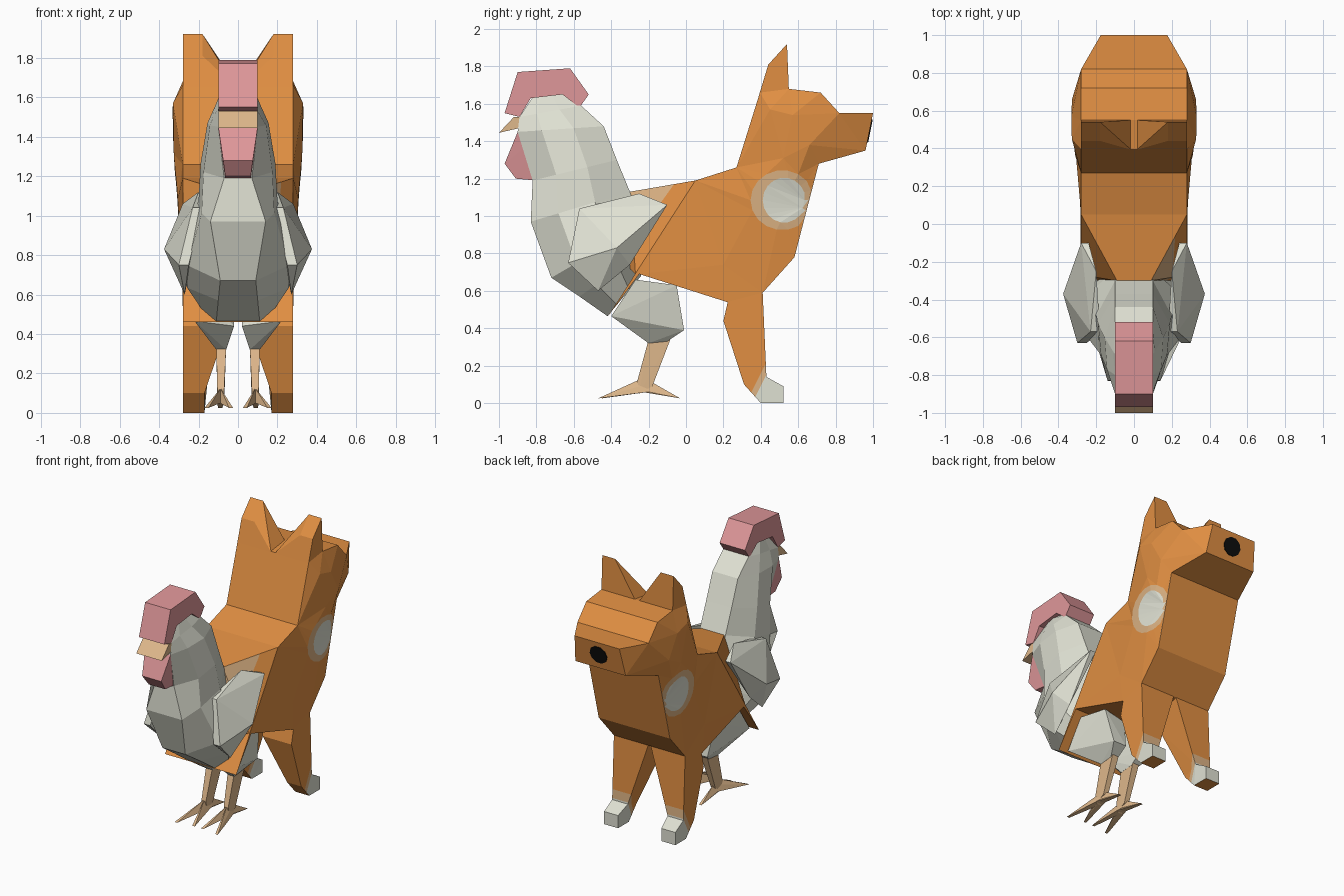
import bpy, bmesh, math
from mathutils import Vector
from mathutils.geometry import delaunay_2d_cdt

if "Cube" in bpy.data.objects:
    bpy.data.objects.remove(bpy.data.objects["Cube"])


def mat(name, r, g, b):
    m = bpy.data.materials.new(name)
    m.diffuse_color = (r, g, b, 1)
    m.use_nodes = True
    m.node_tree.nodes["Principled BSDF"].inputs["Base Color"].default_value = m.diffuse_color
    return m


ORANGE = mat("orange fur", 0.75, 0.275, 0.055)
GREY = mat("pale feather", 0.74, 0.75, 0.65)
PINK = mat("comb pink", 0.74, 0.31, 0.32)
TAN = mat("leg tan", 0.74, 0.48, 0.26)
RING = mat("patch edge", 0.72, 0.45, 0.23)
BLACK = mat("nose black", 0.004, 0.004, 0.004)


def finish(name, bm, mats):
    bmesh.ops.recalc_face_normals(bm, faces=bm.faces[:])
    me = bpy.data.meshes.new(name)
    bm.to_mesh(me)
    bm.free()
    for m in mats:
        me.materials.append(m)
    ob = bpy.data.objects.new(name, me)
    bpy.context.collection.objects.link(ob)
    return ob


def hull_mesh(pts, s=1):
    """Convex solid through points, s=-1 for the mirrored side."""
    bm = bmesh.new()
    vs = [bm.verts.new((x * s, y, z)) for x, y, z in pts]
    res = bmesh.ops.convex_hull(bm, input=vs)
    junk = {g for g in res["geom_interior"] + res["geom_unused"]
            if isinstance(g, bmesh.types.BMVert)}
    bmesh.ops.delete(bm, geom=list(junk), context='VERTS')
    return bm


def hull(name, pts, m, s=1):
    return finish(name, hull_mesh(pts, s), [m])


def bisect(bm, co, no):
    bmesh.ops.bisect_plane(bm, geom=bm.verts[:] + bm.edges[:] + bm.faces[:],
                           plane_co=co, plane_no=no)


def slab(outline, x0, x1, inner=(), rings=(), colour=None):
    """Side profile (y, z) filled between widths x0 and x1."""
    pts, edges = [], []
    for loop in [outline, *rings]:
        n, k = len(pts), len(loop)
        pts += [Vector(p) for p in loop]
        edges += [(n + i, n + (i + 1) % k) for i in range(k)]
    pts += [Vector(p) for p in inner]
    v, _, f, *_ = delaunay_2d_cdt(pts, edges, [], 1, 1e-5)
    count = {}
    for t in f:
        for i in range(len(t)):
            e = (t[i], t[(i + 1) % len(t)])
            count.setdefault(frozenset(e), []).append(e)
    rim = [c[0] for c in count.values() if len(c) == 1]
    on_rim = {i for e in rim for i in e}
    bm = bmesh.new()
    a = [bm.verts.new((x0(p.x, p.y, i in on_rim), p.x, p.y)) for i, p in enumerate(v)]
    b = [bm.verts.new((x1(p.x, p.y, i in on_rim), p.x, p.y)) for i, p in enumerate(v)]
    for t in f:
        c = sum((v[i] for i in t), Vector((0, 0))) / len(t)
        k = colour(c.x, c.y) if colour else 0
        bm.faces.new([a[i] for i in t]).material_index = k
        bm.faces.new([b[i] for i in reversed(t)]).material_index = k
    for i, j in rim:
        bm.faces.new((a[j], a[i], b[i], b[j]))
    return bm


def ring(cy, cz, ry, rz, gap, n=18):
    """Ellipse kept behind the sloping breast line."""
    out = []
    for i in range(n):
        t = 2 * math.pi * i / n
        z = cz + rz * math.sin(t)
        out.append((min(cy + ry * math.cos(t), 0.58 + (z - 0.78) * 0.26 - gap), z))
    return out


# --- dog half: body, neck and head ---
def dog_w(y, z, rim):
    if y > 0.82:
        return 0.275 - (y - 0.82) * 0.55
    if rim:
        return 0.28
    # bulge that fades towards the breast edge
    edge = min(1, max(0, (0.58 + (z - 0.78) * 0.26 - y) / 0.12)) if z < 1.26 else 1
    return 0.28 + 0.052 * edge * math.exp(-((y - 0.58) ** 2 + (z - 1.52) ** 2) / 0.35)


def patch(y, z):
    if ((y - 0.525) / 0.115) ** 2 + ((z - 1.085) / 0.12) ** 2 < 1:
        return 2
    return 1 if ((y - 0.515) / 0.17) ** 2 + ((z - 1.085) / 0.16) ** 2 < 1 else 0


dog = [(0.05, 1.19), (0.27, 1.26), (0.395, 1.66), (0.55, 1.68), (0.72, 1.66),
       (0.82, 1.55), (1.0, 1.55), (0.96, 1.35), (0.71, 1.28), (0.58, 0.78),
       (0.41, 0.59), (0.22, 0.54), (-0.25, 0.69), (-0.42, 0.46)]
bm = slab(dog, lambda *a: -dog_w(*a), dog_w,
          inner=[(0.57, 1.54), (0.66, 1.38), (0.45, 1.57), (0.52, 1.31), (0.2, 0.74)],
          rings=[ring(0.525, 1.085, 0.115, 0.12, 0.025), ring(0.515, 1.085, 0.17, 0.16, 0.006)],
          colour=patch)
finish("dog_body", bm, [ORANGE, RING, GREY])

# narrowing join between the two halves, pale patch beside the right wing
bm = hull_mesh([(s * x, y, z) for s in (-1, 1) for x, y, z in
                [(0.28, 0.05, 1.19), (0.28, -0.27, 0.69), (0.09, -0.3, 1.13), (0.2, -0.3, 0.72)]])
no, co = Vector((0, -0.81, 0.58)), Vector((0, -0.10, 1.12))
bisect(bm, co, no)
bmesh.ops.recalc_face_normals(bm, faces=bm.faces[:])
for f in bm.faces:
    if f.normal.x > 0.25 and (f.calc_center_median() - co).dot(no) > 0:
        f.material_index = 1
finish("rump", bm, [ORANGE, RING])

# nose plate on the snout front
up = Vector((0, 0.04, 0.2)).normalized()
out = Vector((0, 0.2, -0.04)).normalized()
c0 = Vector((0, 0.981, 1.455))
hull("nose", [c0 + Vector((0.068 * math.cos(t), 0, 0)) + up * 0.065 * math.sin(t) + out * d
              for d in (-0.004, 0.005) for t in [i * math.pi / 5 for i in range(10)]], BLACK)

# --- chicken half: body lofted from rings (front y, z, back y, z, side, front width) ---
rows = [(-0.82, 1.635, -0.66, 1.65, 0.08, 0.06),
        (-0.89, 1.53, -0.56, 1.59, 0.11, 0.10),
        (-0.90, 1.45, -0.44, 1.48, 0.155, 0.10),
        (-0.82, 1.19, -0.37, 1.30, 0.19, 0.07),
        (-0.83, 0.97, -0.30, 1.13, 0.20, 0.14),
        (-0.72, 0.67, -0.24, 0.95, 0.28, 0.09),
        (-0.57, 0.57, -0.24, 0.80, 0.28, 0.10),
        (-0.42, 0.465, -0.24, 0.68, 0.20, 0.11)]
bm = bmesh.new()
loops = []
for yf, zf, yb, zb, w, n in rows:
    half = [(n, 0), (w * 0.92, 0.28), (w, 0.65), (0.1 if w > 0.1 else 0.06, 1)]
    sect = half + [(-x, t) for x, t in reversed(half)]
    loops.append([bm.verts.new((x, yf + (yb - yf) * t, zf + (zb - zf) * t)) for x, t in sect])
for p, q in zip(loops, loops[1:]):
    for i in range(8):
        j = (i + 1) % 8
        bm.faces.new((p[i], p[j], q[j], q[i]))
bm.faces.new(loops[0])
bm.faces.new(loops[-1])
finish("chicken_body", bm, [GREY])

# comb, beak, wattle
bm = slab([(-0.97, 1.55), (-0.90, 1.77), (-0.62, 1.79), (-0.52, 1.65), (-0.57, 1.58),
           (-0.66, 1.65), (-0.83, 1.63), (-0.89, 1.53)],
          lambda *a: -0.1, lambda *a: 0.1)
finish("comb", bm, [PINK])
hull("beak", [(x, y, z) for x in (-0.1, 0.1) for y, z in
     [(-1.0, 1.445), (-0.92, 1.53), (-0.84, 1.53), (-0.85, 1.48)]], TAN)
hull("wattle", [(s * x, y, z) for s in (-1, 1) for x, y, z in
     [(0.1, -0.90, 1.45), (0.075, -0.97, 1.28), (0.065, -0.91, 1.20),
      (0.065, -0.8, 1.19), (0.1, -0.8, 1.42)]], PINK)


# --- paired parts ---
def leg_inner(y, z, rim):
    return min(0.17, max(0.01, 0.17 - (z - 0.1) * 0.34))


leg = [(0.58, 0.78), (0.41, 0.59), (0.43, 0.14), (0.52, 0.09), (0.52, 0.0), (0.40, 0.0),
       (0.31, 0.1), (0.20, 0.44), (0.23, 0.57), (0.35, 0.68)]
for side, s in (("right", 1), ("left", -1)):
    # ear with inner slope down to the middle of the head
    hull(side + "_ear", [(x, y, z) for x in (0.18, 0.28) for y, z in
         [(0.44, 1.81), (0.54, 1.92)]] +
         [(x, y, z) for x in (0.015, 0.28) for y, z in [(0.393, 1.655), (0.55, 1.675)]],
         ORANGE, s)

    # dog leg, pale paw cut by a slanted plane
    bm = slab(leg, lambda y, z, r: s * leg_inner(y, z, r), lambda *a: s * 0.28)
    no = Vector((0, 0.9, -0.45)).normalized()
    co = Vector((0, 0.345, 0.05))
    for d in (0, 0.03):
        bisect(bm, co + no * d, no)
    bmesh.ops.recalc_face_normals(bm, faces=bm.faces[:])
    for f in bm.faces:
        c = f.calc_center_median()
        d = (c - co).dot(no)
        if c.z < 0.22 and d > 0 and f.normal.z > -0.9 and f.normal.y > -0.3:
            f.material_index = 2 if d > 0.03 else 1
    finish(side + "_dog_leg", bm, [ORANGE, RING, GREY])

    # wing
    hull(side + "_wing", [(0.18, -0.57, 1.04), (0.23, -0.57, 1.04), (0.2, -0.25, 1.12),
         (0.24, -0.10, 1.06), (0.28, -0.10, 1.06), (0.375, -0.37, 0.83), (0.25, -0.63, 0.75),
         (0.30, -0.63, 0.75), (0.29, -0.30, 0.74), (0.27, -0.47, 0.6)], GREY, s)

    # thigh, shank and toes
    hull(side + "_thigh", [(0.02, -0.3, 0.44), (0.22, -0.40, 0.465), (0.22, -0.27, 0.66),
         (0.2, -0.05, 0.63), (0.03, -0.06, 0.6), (0.16, -0.01, 0.39), (0.06, -0.01, 0.39),
         (0.06, -0.1, 0.33), (0.11, -0.1, 0.33), (0.06, -0.2, 0.32), (0.11, -0.2, 0.32)],
         GREY, s)
    hull(side + "_shank", [(x, y, z) for x in (0.06, 0.11) for y, z in
         [(-0.2, 0.34), (-0.08, 0.35)]] + [(x, y, z) for x in (0.07, 0.105) for y, z in
         [(-0.26, 0.12), (-0.18, 0.09), (-0.25, 0.05)]], TAN, s)
    for i, (tx, ty) in enumerate([(0.035, -0.45), (0.16, -0.47), (0.09, -0.03)]):
        hull(f"{side}_toe_{i + 1}", [(tx - 0.01, ty, 0.025), (tx + 0.01, ty, 0.025),
             (0.065, -0.24, 0.06), (0.11, -0.24, 0.06), (0.065, -0.2, 0.06),
             (0.11, -0.2, 0.06), (0.088, -0.25, 0.125), (0.088, -0.18, 0.11)], TAN, s)
